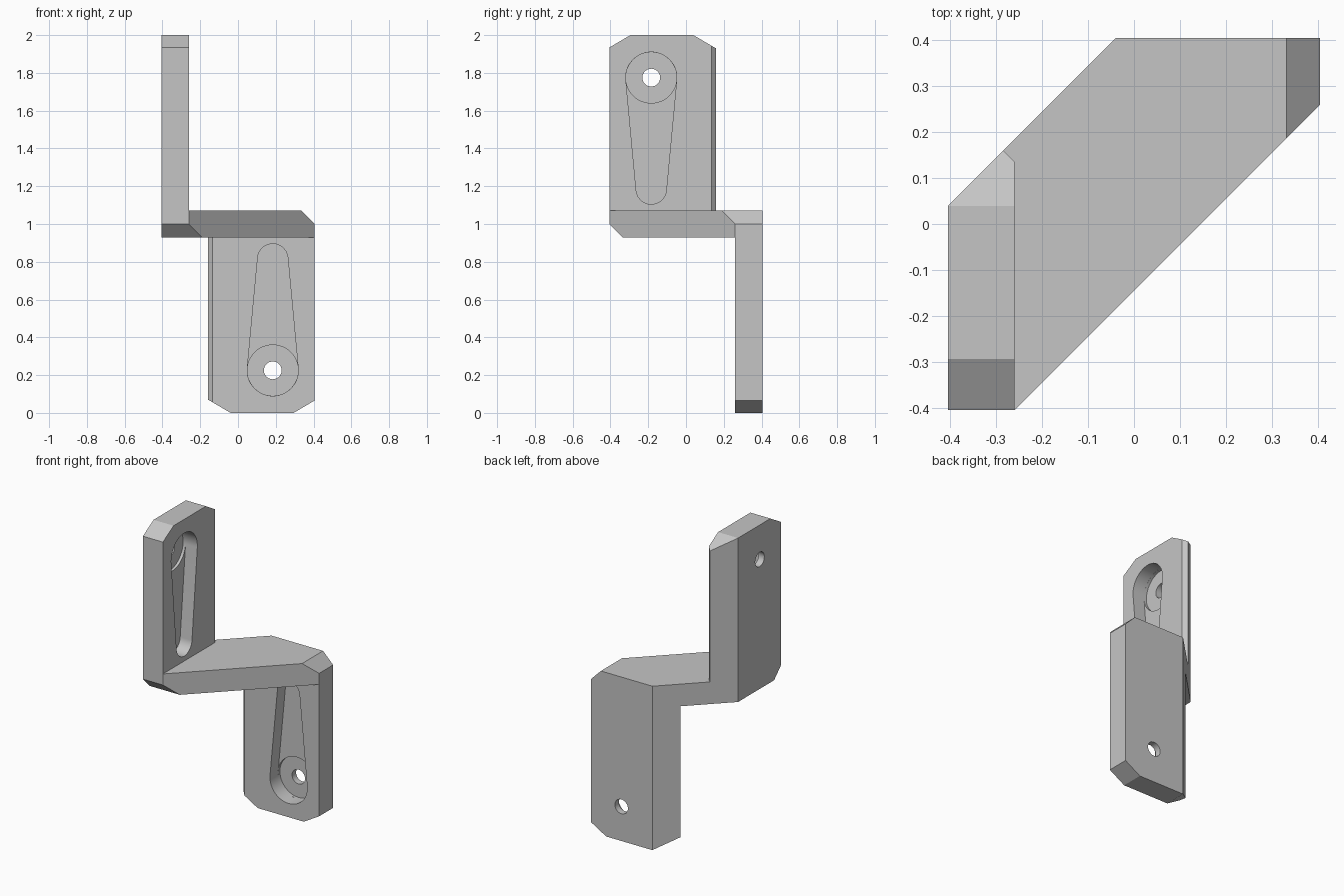
import bpy
import bmesh
import math
from mathutils import Matrix

if "Cube" in bpy.data.objects:
    bpy.data.objects.remove(bpy.data.objects["Cube"], do_unlink=True)

HALF = 0.405          # half width of the bracket
INNER = 0.26          # inner face of each upright plate
DECK_TOP = 1.0725     # top of the bridge
HOLE_X, HOLE_Z = 0.184, 0.225
BIG, SMALL, RISE = 0.135, 0.08, 0.59

# Half turn that swaps the lower plate with the upper one
FLIP = Matrix(((0, -1, 0, 0), (-1, 0, 0, 0), (0, 0, -1, 2), (0, 0, 0, 1)))

metal = bpy.data.materials.new("grey_metal")
metal.use_nodes = True
grey = (0.56, 0.56, 0.56, 1)
metal.diffuse_color = grey
metal.node_tree.nodes["Principled BSDF"].inputs["Base Color"].default_value = grey


def prism(name, points, low, high, upright=False, turn=False):
    """Extrude a profile along z, or along y when upright."""
    bm = bmesh.new()
    rings = []
    for h in (low, high):
        rings.append([bm.verts.new((a, h, b) if upright else (a, b, h)) for a, b in points])
    for ring in rings:
        bm.faces.new(ring)
    n = len(points)
    for i in range(n):
        j = (i + 1) % n
        bm.faces.new((rings[0][i], rings[0][j], rings[1][j], rings[1][i]))
    if turn:
        bm.transform(FLIP)
    bmesh.ops.recalc_face_normals(bm, faces=bm.faces)
    mesh = bpy.data.meshes.new(name)
    bm.to_mesh(mesh)
    bm.free()
    mesh.materials.append(metal)
    obj = bpy.data.objects.new(name, mesh)
    bpy.context.collection.objects.link(obj)
    return obj


def arc(radius, start, end, rise=0.0, steps=48):
    angles = [start + (end - start) * i / steps for i in range(steps + 1)]
    return [(HOLE_X + radius * math.sin(a), HOLE_Z + rise + radius * math.cos(a)) for a in angles]


# Solid block with the diagonal footprint
footprint = [(-HALF, -HALF), (-INNER, -HALF), (HALF, INNER),
             (HALF, HALF), (-0.04, HALF), (-HALF, 0.04)]
bracket = prism("bracket", footprint, 0, 2)
bpy.context.view_layer.objects.active = bracket
bracket.select_set(True)


def cut(points, low, high, upright=False):
    """Remove a prism and its half-turn twin."""
    for turn in (False, True):
        cutter = prism("cutter", points, low, high, upright, turn)
        cutter.hide_render = True
        mod = bracket.modifiers.new("cut", 'BOOLEAN')
        mod.operation = 'DIFFERENCE'
        mod.solver = 'EXACT'
        mod.object = cutter
        bpy.ops.object.modifier_apply(modifier=mod.name)
        bpy.data.objects.remove(cutter, do_unlink=True)


# Space beside the upright plates, with their bevelled rear corner
cut([(-INNER, -1), (-INNER, 0.135), (-0.5, 0.375), (-0.5, 1), (1, 1), (1, -1)], DECK_TOP, 3)

# Bevel where the bridge bends into a plate
cut([(0.3, 1.105), (0.5, 0.905), (0.5, 1.105)], -1, 1, True)

# Clipped corners at the plate ends
cut([(0.235, -0.035), (0.495, 0.118), (0.495, -0.035)], -1, 1, True)
cut([(0.02, -0.035), (-0.24, 0.118), (-0.24, -0.035)], -1, 1, True)

# Tapered pocket, round recess and screw hole
theta = math.acos((BIG - SMALL) / RISE)
pocket = arc(BIG, theta, 2 * math.pi - theta) + arc(SMALL, -theta, theta, RISE)
cut(pocket, 0.2, INNER + 0.085, True)
cut(arc(BIG * 0.999, 0, 2 * math.pi)[:-1], 0.2, INNER + 0.103, True)
cut(arc(0.047, 0, 2 * math.pi)[:-1], 0.2, 0.5, True)

bpy.ops.object.shade_smooth_by_angle(angle=math.radians(20))
